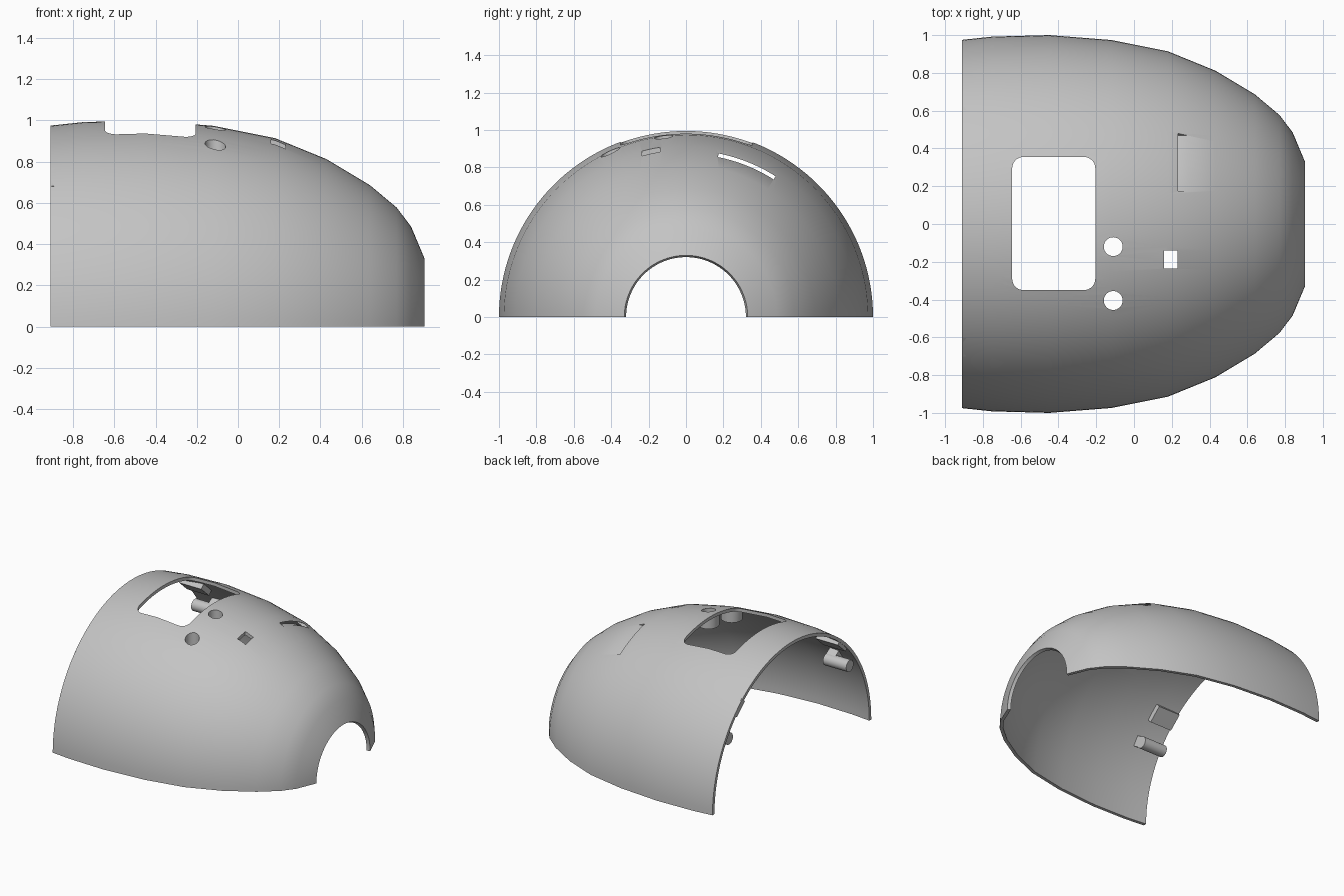
import bpy, bmesh, math
from mathutils import Matrix, Vector

cube = bpy.data.objects.get("Cube")
if cube:
    bpy.data.objects.remove(cube, do_unlink=True)

grey = bpy.data.materials.new("plain_grey")
grey.use_nodes = True
colour = (0.55, 0.55, 0.55, 1)
grey.diffuse_color = colour
grey.node_tree.nodes["Principled BSDF"].inputs["Base Color"].default_value = colour

# Outer profile as (x, radius) around the x axis
PROFILE = [(-0.91, 0.975), (-0.75, 0.992), (-0.45, 1.0), (-0.12, 0.974), (0.18, 0.914),
           (0.43, 0.812), (0.64, 0.686), (0.77, 0.577), (0.84, 0.485), (0.905, 0.33)]
WALL = 0.025


def make(name, bm):
    bmesh.ops.recalc_face_normals(bm, faces=bm.faces)
    mesh = bpy.data.meshes.new(name)
    bm.to_mesh(mesh)
    bm.free()
    mesh.materials.append(grey)
    obj = bpy.data.objects.new(name, mesh)
    bpy.context.collection.objects.link(obj)
    return obj


def prism(name, outline, low, high, axis="z"):
    """Extrude a flat outline along z, or along x for a (y, z) outline."""
    def place(p, h):
        return (p[0], p[1], h) if axis == "z" else (h, p[0], p[1])
    bm = bmesh.new()
    bottom = [bm.verts.new(place(p, low)) for p in outline]
    top = [bm.verts.new(place(p, high)) for p in outline]
    bm.faces.new(bottom)
    bm.faces.new(top)
    n = len(outline)
    for i in range(n):
        j = (i + 1) % n
        bm.faces.new((bottom[i], bottom[j], top[j], top[i]))
    return make(name, bm)


def arc(cx, cy, r, start, end, steps):
    angles = [math.radians(start + (end - start) * i / steps) for i in range(steps + 1)]
    return [(cx + r * math.cos(a), cy + r * math.sin(a)) for a in angles]


def circle(cx, cy, r, n=32):
    return arc(cx, cy, r, 0, 360, n)[:-1]


def rounded_rect(x0, x1, y0, y1, r):
    corners = [(x1 - r, y1 - r), (x0 + r, y1 - r), (x0 + r, y0 + r), (x1 - r, y0 + r)]
    return [p for i, c in enumerate(corners) for p in arc(*c, r, 90 * i, 90 * i + 90, 8)]


def radius_at(x):
    for (x0, r0), (x1, r1) in zip(PROFILE, PROFILE[1:]):
        if x0 <= x <= x1:
            return r0 + (r1 - r0) * (x - x0) / (x1 - x0)


def smooth(obj):
    bpy.ops.object.select_all(action="DESELECT")
    obj.select_set(True)
    bpy.context.view_layer.objects.active = obj
    bpy.ops.object.shade_smooth_by_angle(angle=math.radians(30))


# Half shell: closed wall section swept through half a turn
inner = []
for i, (x, r) in enumerate(PROFILE):
    a = Vector(PROFILE[max(i - 1, 0)])
    b = Vector(PROFILE[min(i + 1, len(PROFILE) - 1)])
    t = (b - a).normalized()
    inner.append((x + t.y * WALL if i else x, r - t.x * WALL))
section = PROFILE + inner[::-1]
STEPS, n = 72, len(section)
bm = bmesh.new()
rings = []
for s in range(STEPS + 1):
    a = math.pi * s / STEPS
    rings.append([bm.verts.new((x, r * math.cos(a), r * math.sin(a))) for x, r in section])
for ring, following in zip(rings, rings[1:]):
    for i in range(n):
        j = (i + 1) % n
        bm.faces.new((ring[i], ring[j], following[j], following[i]))
for ring in (rings[0], rings[-1]):
    for i in range(n // 2 - 1):
        bm.faces.new((ring[i], ring[i + 1], ring[n - 2 - i], ring[n - 1 - i]))
shell = make("shell", bm)

# Openings: window, two round holes, square hole and curved slit
HOLES = [(-0.11, -0.12, 0.85), (-0.11, -0.405, 0.79)]
cutters = [
    prism("window_cutter", rounded_rect(-0.645, -0.205, -0.35, 0.355, 0.06), 0.6, 1.3),
    prism("square_cutter", [(0.16, -0.235), (0.23, -0.235), (0.23, -0.14), (0.16, -0.14)], 0.6, 1.3),
    prism("slit_cutter", arc(0, 0, 0.892, 57.5, 78.7, 16) + arc(0, 0, 0.872, 78.7, 57.5, 16),
          0.1, 0.45, "x"),
]
for x, y, z in HOLES:
    cutters.append(prism("round_cutter", circle(x, y, 0.05), 0.6, 1.3))
bpy.context.view_layer.objects.active = shell
for cutter in cutters:
    cutter.hide_render = True
    mod = shell.modifiers.new("cut", "BOOLEAN")
    mod.operation, mod.solver, mod.object = "DIFFERENCE", "EXACT", cutter
    bpy.ops.object.modifier_apply(modifier=mod.name)
for cutter in cutters:
    bpy.data.objects.remove(cutter, do_unlink=True)
smooth(shell)

# Tubes hanging under the round holes, topped inside the shell wall
for x, y, z in HOLES:
    bm = bmesh.new()
    loops = []
    for r, at_top in ((0.076, False), (0.076, True), (0.05, True), (0.05, False)):
        loops.append([bm.verts.new((px, py, math.sqrt(radius_at(px) ** 2 - py ** 2) - 0.012 if at_top else z))
                      for px, py in circle(x, y, r)])
    for k in range(4):
        p, q = loops[k], loops[(k + 1) % 4]
        for i in range(len(p)):
            j = (i + 1) % len(p)
            bm.faces.new((p[i], p[j], q[j], q[i]))
    smooth(make("hole_tube", bm))


def block(name, side, angle, radius, x, size):
    """Box on the inner wall, its size given along x, radially and around."""
    a = math.radians(angle)
    bm = bmesh.new()
    bmesh.ops.create_cube(bm, size=1)
    bm.transform(Matrix.Translation((x, side * radius * math.cos(a), radius * math.sin(a)))
                 @ Matrix.Rotation(a if side > 0 else math.pi - a, 4, "X")
                 @ Matrix.Diagonal((*size, 1)))
    return make(name, bm)


# Rim clips on both sides: pad, pin and pin foot
for side, word in ((1, "back"), (-1, "front")):
    block(word + "_rim_pad", side, 48, 0.95, -0.81, (0.19, 0.05, 0.13))
    block(word + "_pin_foot", side, 34, 0.925, -0.73, (0.08, 0.09, 0.08))
    pin = prism(word + "_rim_pin", circle(side * 0.74, 0.5, 0.045, 24), -0.89, -0.69, "x")
    smooth(pin)
